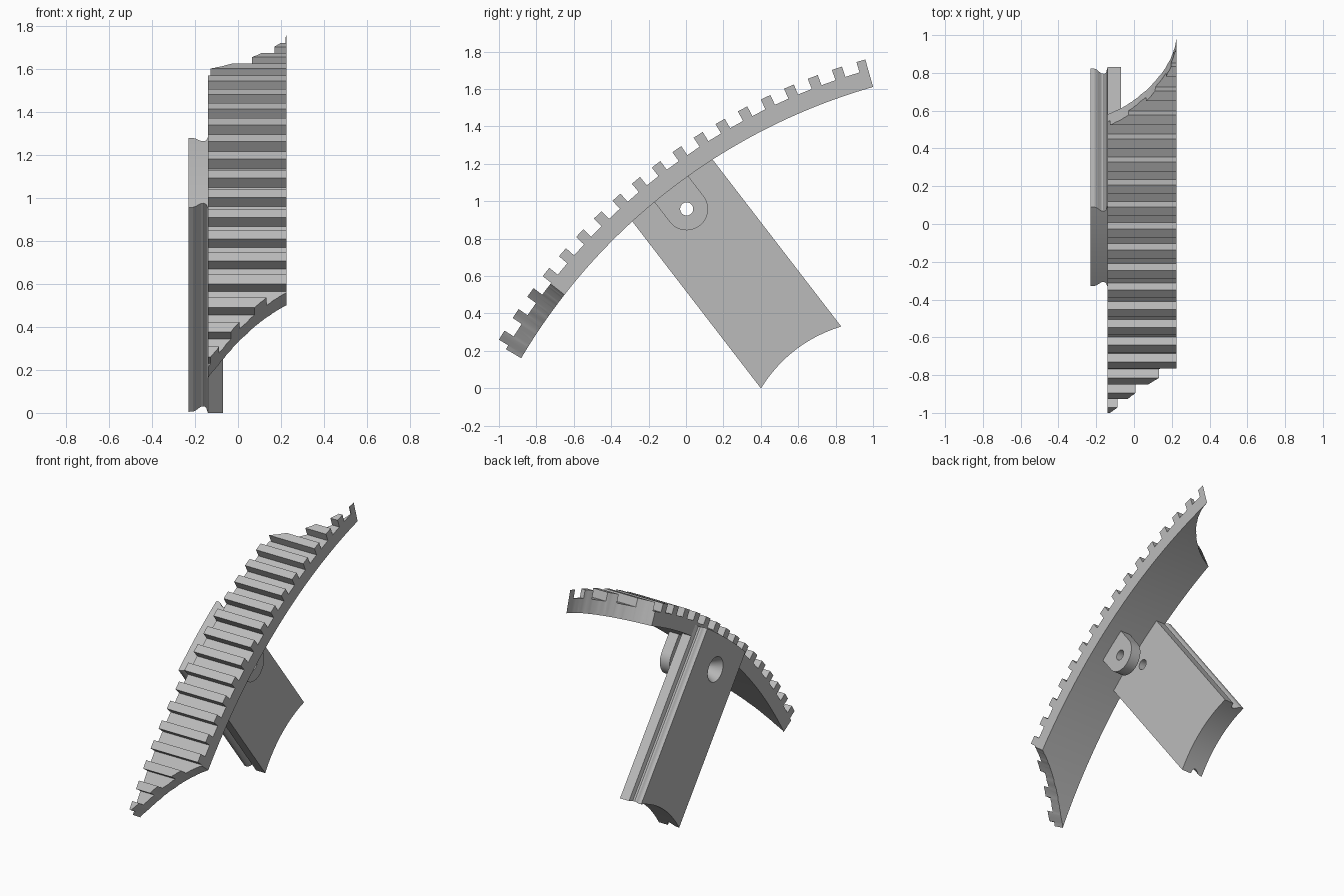
import bpy, bmesh, math
from mathutils import Vector

if "Cube" in bpy.data.objects:
    bpy.data.objects.remove(bpy.data.objects["Cube"])

CY, CZ = 1.88, -1.476            # shared centre of the curved rack
AXIS = math.radians(52.38)       # direction of the slide plate
INNER, ROOT, TIP = 3.21, 3.305, 3.363
X0, X1 = -0.14, 0.225            # rack sides
PITCH, TOOTH, FIRST, COUNT = 2.343, 0.97, 31.08, 19

grey = bpy.data.materials.new("satin grey")
grey.use_nodes = True
grey.diffuse_color = (0.5, 0.5, 0.5, 1)
grey.node_tree.nodes["Principled BSDF"].inputs["Base Color"].default_value = (0.5, 0.5, 0.5, 1)


def polar(x, deg, r):
    a = math.radians(deg)
    return Vector((x, CY - r * math.cos(a), CZ + r * math.sin(a)))


def along(x, u, v):
    """Point at u across and v along the plate axis."""
    c, s = math.cos(AXIS), math.sin(AXIS)
    return Vector((x, CY - v * c + u * s, CZ + v * s + u * c))


def make(name, rings, closed=True):
    """Loft equal point rings into a capped solid."""
    bm = bmesh.new()
    rows = [[bm.verts.new(p) for p in ring] for ring in rings]
    n = len(rows[0])
    for a, b in zip(rows, rows[1:]):
        for i in range(n):
            j = (i + 1) % n
            bm.faces.new((a[i], a[j], b[j], b[i]))
    bm.faces.new(rows[0][::-1])
    bm.faces.new(rows[-1])
    bmesh.ops.recalc_face_normals(bm, faces=bm.faces)
    mesh = bpy.data.meshes.new(name)
    bm.to_mesh(mesh)
    bm.free()
    mesh.materials.append(grey)
    ob = bpy.data.objects.new(name, mesh)
    bpy.context.collection.objects.link(ob)
    return ob


def cut(ob, tool, operation):
    mod = ob.modifiers.new("cut", 'BOOLEAN')
    mod.operation, mod.solver, mod.object = operation, 'EXACT', tool
    bpy.context.view_layer.objects.active = ob
    bpy.ops.object.modifier_apply(modifier="cut")
    bpy.data.objects.remove(tool)


def smooth(ob):
    bpy.ops.object.select_all(action='DESELECT')
    ob.select_set(True)
    bpy.context.view_layer.objects.active = ob
    bpy.ops.object.shade_smooth_by_angle(angle=math.radians(20))


def bore(name, stations, v):
    """Round tool through x, given (x, radius) stations."""
    return make(name, [[along(x, r * math.cos(k * math.tau / 40), v + r * math.sin(k * math.tau / 40))
                        for k in range(40)] for x, r in stations])


# Toothed rack: arc with square teeth
start, end = 29.0, 76.0
profile = [(start, ROOT)]
for k in range(COUNT):
    a = FIRST + k * PITCH
    profile += [(a, ROOT), (a, TIP), (a + TOOTH, TIP), (a + TOOTH, ROOT)]
profile.append((end, ROOT))
profile += [(end + (start - end) * i / 64, INNER) for i in range(65)]
rack = make("toothed_rack", [[polar(x, a, r) for a, r in profile] for x in (X0, X1)])

# Curved radial cuts at both rack ends
rings = []
steps = [math.sin(i * math.pi / 40) for i in range(21)]
for t, dx in [(0, -0.02)] + [(t, 0) for t in steps] + [(1, 0.02)]:
    x = X0 + t * (X1 - X0) + dx
    low = 30.66 + 7.34 * (t + 0.416 * t * (1 - t))
    high = 66.1 + 8 * (0.36 * t + 0.64 * (1 - math.sqrt(max(0, 1 - t * t))))
    rings.append([polar(x, low, 2.8), polar(x, high, 2.8), polar(x, high, 4), polar(x, low, 4)])
trim = make("rack_trim", rings)
bm = bmesh.new()
bm.from_mesh(trim.data)
bmesh.ops.triangulate(bm, faces=bm.faces)
bm.to_mesh(trim.data)
bm.free()
cut(rack, trim, 'INTERSECT')
smooth(rack)

# Slide plate: grooved section run along its axis
half = [(-0.07, 0.271), (-0.14, 0.271), (-0.148, 0.243), (-0.158, 0.236), (-0.172, 0.238),
        (-0.184, 0.247), (-0.196, 0.258), (-0.21, 0.264), (-0.23, 0.265)]
section = half + [(x, -u) for x, u in reversed(half)]
plate = make("slide_plate", [[along(x, u, v) for x, u in section] for v in (1.9, 3.5)])

# Hollow lower end and rounded upper end of the plate
W, N = 0.3, 24
across = [-W + 2 * W * i / N for i in range(N + 1)]
outline = [(u, 2.122 - 0.05 * (u / 0.271) ** 2) for u in across]
outline += [(u, math.sqrt(3.285 ** 2 - u * u)) for u in reversed(across)]
cut(plate, make("plate_trim", [[along(x, u, v) for u, v in outline] for x in (-0.3, 0)]), 'INTERSECT')

# Countersunk pivot hole
PIVOT = 3.074
cut(plate, bore("plate_bore", [(-0.25, 0.096), (-0.14, 0.035), (0, 0.035)], PIVOT), 'DIFFERENCE')
smooth(plate)

# Pivot lug under the rack
R = 0.114
lug_outline = [(-R, 3.25)]
lug_outline += [(-R * math.cos(i * math.pi / 24), PIVOT - R * math.sin(i * math.pi / 24)) for i in range(25)]
lug_outline.append((R, 3.25))
lug = make("pivot_lug", [[along(x, u, v) for u, v in lug_outline] for x in (0.045, 0.12)])
cut(lug, bore("lug_bore", [(0, 0.035), (0.2, 0.035)], PIVOT), 'DIFFERENCE')
smooth(lug)
